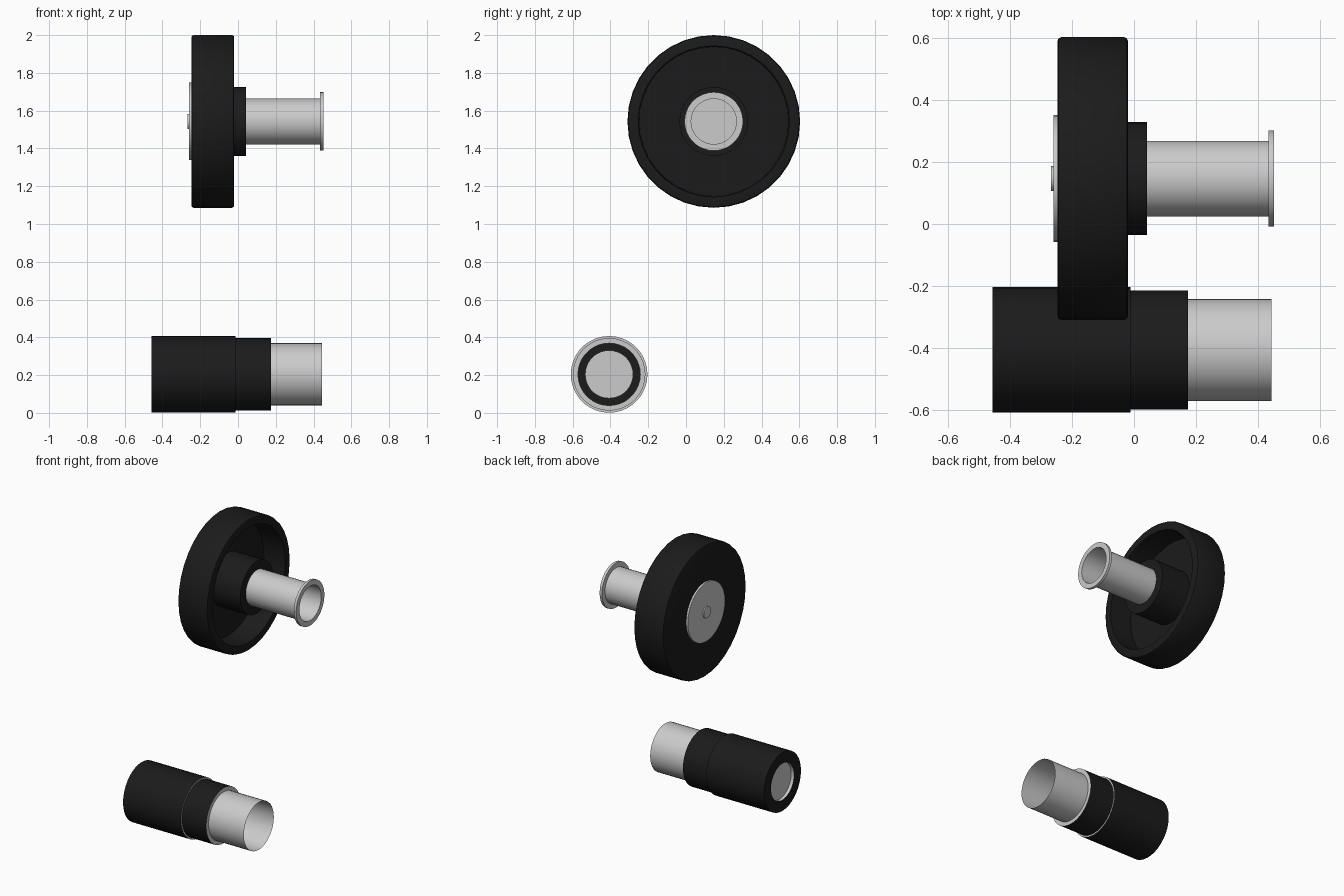
import bpy, bmesh
from math import sin, cos, pi, radians

if "Cube" in bpy.data.objects:
    bpy.data.objects.remove(bpy.data.objects["Cube"])

black = bpy.data.materials.new("black_plastic")
black.diffuse_color = (0.011, 0.011, 0.011, 1)
black.use_nodes = True
black.node_tree.nodes["Principled BSDF"].inputs["Base Color"].default_value = black.diffuse_color


def lathe(name, profile, centre, sides=36, mat=None):
    """Revolve (x, radius) points around an x-parallel axis at centre (y, z)."""
    bm = bmesh.new()
    rings = []
    for x, r in profile:
        if r == 0:
            rings.append([bm.verts.new((x, 0, 0))] * sides)
        else:
            rings.append([bm.verts.new((x, r * sin(2 * pi * i / sides), r * cos(2 * pi * i / sides)))
                          for i in range(sides)])
    for a, b in zip(rings, rings[1:]):
        for i in range(sides):
            j = (i + 1) % sides
            quad = list(dict.fromkeys((a[i], a[j], b[j], b[i])))
            bm.faces.new(quad)
    bmesh.ops.recalc_face_normals(bm, faces=bm.faces)
    mesh = bpy.data.meshes.new(name)
    bm.to_mesh(mesh)
    bm.free()
    ob = bpy.data.objects.new(name, mesh)
    ob.location = (0, *centre)
    bpy.context.collection.objects.link(ob)
    if mat:
        mesh.materials.append(mat)
    bpy.ops.object.select_all(action='DESELECT')
    ob.select_set(True)
    bpy.context.view_layer.objects.active = ob
    bpy.ops.object.shade_smooth_by_angle(angle=radians(30))
    return ob


WHEEL = (0.147, 1.543)
GRIP = (-0.407, 0.204)

# Wheel with hollow right side and projecting hub
lathe("wheel", [(0.042, 0.122), (0.042, 0.182), (-0.18, 0.182), (-0.18, 0.395),
                (-0.02, 0.40), (-0.02, 0.445), (-0.023, 0.453), (-0.032, 0.457),
                (-0.235, 0.457), (-0.244, 0.453), (-0.247, 0.445), (-0.247, 0.122)],
      WHEEL, mat=black)

# Hollow metal spindle with end flange
lathe("spindle_tube", [(-0.247, 0.122), (0.435, 0.122), (0.435, 0.155), (0.453, 0.155),
                       (0.453, 0.12), (-0.247, 0.12)], WHEEL)

# Cover plate and centre pin on the left face
lathe("cover_plate", [(-0.245, 0.205), (-0.26, 0.205), (-0.26, 0)], WHEEL)
lathe("centre_pin", [(-0.26, 0.04), (-0.268, 0.04), (-0.268, 0)], WHEEL)

# Handle: large sleeve with end lip, then smaller sleeve
lathe("grip_sleeve", [(-0.012, 0.203), (-0.457, 0.203), (-0.457, 0.127)], GRIP, mat=black)
lathe("grip_collar", [(0.174, 0.192), (-0.012, 0.192)], GRIP, mat=black)

# Bare metal end faces of both sleeves
lathe("sleeve_end", [(-0.012, 0.192), (-0.012, 0.203)], GRIP)
lathe("collar_end", [(0.174, 0.165), (0.174, 0.192)], GRIP)

# Thin open handle tube and the recessed plug in its closed end
lathe("handle_tube", [(0.445, 0.165), (-0.455, 0.165)], GRIP)
lathe("end_plug", [(-0.457, 0.127), (-0.435, 0.127), (-0.435, 0)], GRIP)
